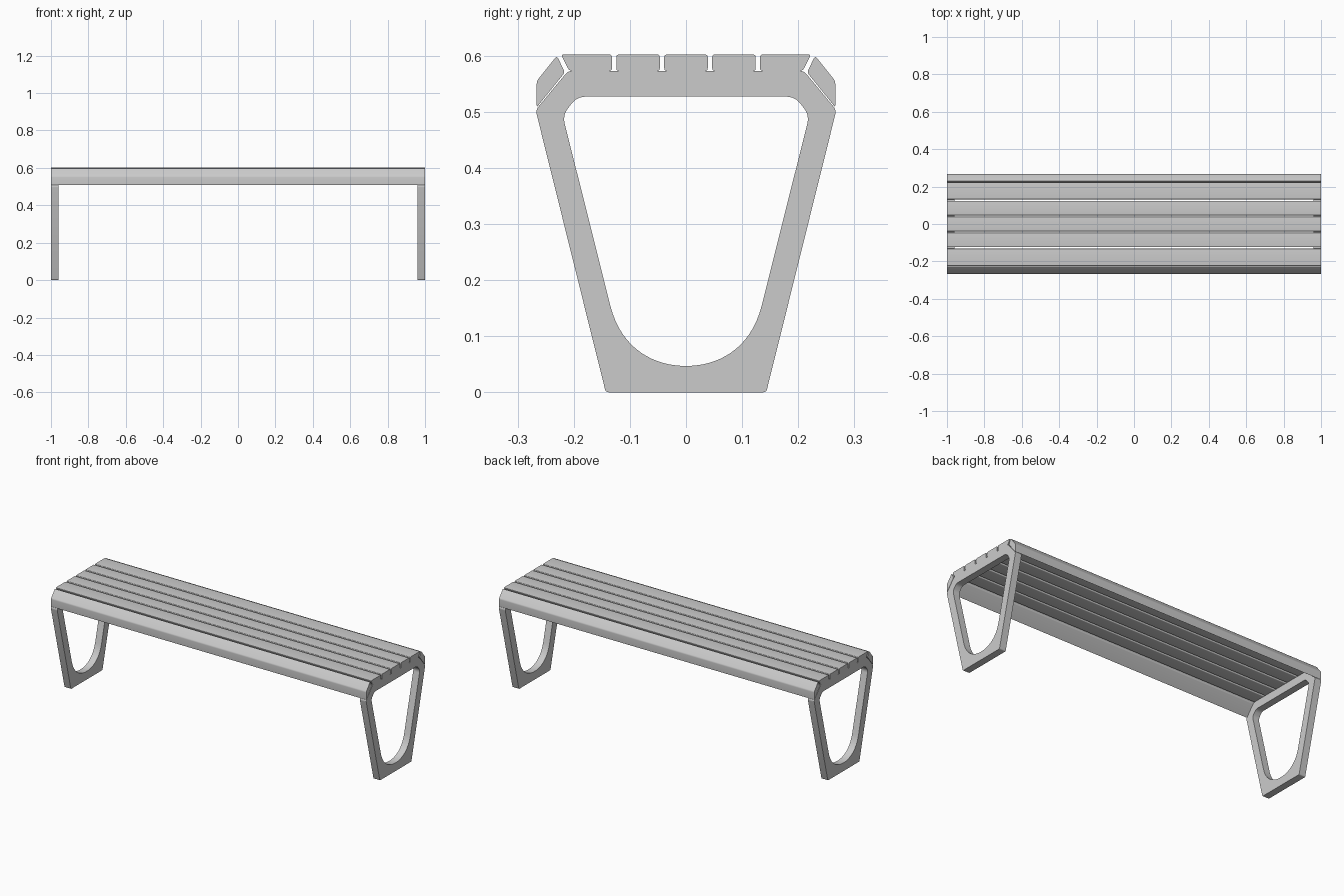
import bpy, bmesh, math
from mathutils import Vector

cube = bpy.data.objects.get("Cube")
if cube:
    bpy.data.objects.remove(cube, do_unlink=True)

grey = bpy.data.materials.new("light_grey")
grey.use_nodes = True
grey.diffuse_color = (0.6, 0.6, 0.6, 1)
grey.node_tree.nodes["Principled BSDF"].inputs["Base Color"].default_value = (0.6, 0.6, 0.6, 1)


def rounded(corners, steps=4):
    """Closed (y, z, cut) polygon with each corner replaced by a small curve."""
    out = []
    n = len(corners)
    for i, (y, z, cut) in enumerate(corners):
        p = Vector((y, z))
        if cut == 0:
            out.append(p)
            continue
        a = p + (Vector(corners[i - 1][:2]) - p).normalized() * cut
        b = p + (Vector(corners[(i + 1) % n][:2]) - p).normalized() * cut
        for k in range(steps + 1):
            t = k / steps
            out.append(a * (1 - t) ** 2 + p * 2 * t * (1 - t) + b * t ** 2)
    return out


def mirrored(half):
    """Complete a half outline (y > 0) with its mirror image."""
    return half + [(-p[0],) + tuple(p[1:]) for p in reversed(half)]


def prism(name, loops, x0, x1):
    """Extrude a (y, z) outline, with an optional hole, from x0 to x1."""
    bm = bmesh.new()
    edges = []
    for loop in loops:
        vs = [bm.verts.new((x0, p[0], p[1])) for p in loop]
        edges += [bm.edges.new((vs[i - 1], vs[i])) for i in range(len(vs))]
    if len(loops) == 1:
        bm.faces.new(vs)
    else:
        bmesh.ops.triangle_fill(bm, edges=edges, use_beauty=True)
    ext = bmesh.ops.extrude_face_region(bm, geom=bm.faces[:], use_keep_orig=True)
    moved = [g for g in ext["geom"] if isinstance(g, bmesh.types.BMVert)]
    bmesh.ops.translate(bm, verts=moved, vec=(x1 - x0, 0, 0))
    bmesh.ops.recalc_face_normals(bm, faces=bm.faces[:])
    me = bpy.data.meshes.new(name)
    bm.to_mesh(me)
    bm.free()
    me.materials.append(grey)
    me.shade_smooth()
    me.set_sharp_from_angle(angle=math.radians(32))
    ob = bpy.data.objects.new(name, me)
    bpy.context.collection.objects.link(ob)
    return ob


# End frames: tapered loop with chamfered shoulders and a scooped opening
outer = rounded(mirrored([(0.143, 0, 0.006), (0.268, 0.503, 0.008), (0.210, 0.573, 0.008)]))
p0, p1, p2, p3 = (Vector(p) for p in ((0.135, 0.155), (0.115, 0.075), (0.055, 0.047), (0, 0.047)))
scoop = []
for k in range(15, -1, -1):
    t = k / 16
    p = p0 * (1 - t) ** 3 + p1 * 3 * t * (1 - t) ** 2 + p2 * 3 * t * t * (1 - t) + p3 * t ** 3
    scoop.append((p.x, p.y, 0))
inner = rounded(mirrored(scoop + [(0.220, 0.494, 0.016), (0.194, 0.527, 0.016)]), 6)
prism("left_frame", [outer, inner], 0.96, 1.0)
prism("right_frame", [outer, inner], -1.0, -0.96)

# Flat seat slats
LOW, TOP, R = 0.573, 0.602, 0.005
for i, y in enumerate((-0.0855, 0, 0.0855)):
    w = 0.0388
    prism(f"seat_slat_{i + 1}", [rounded([(y - w, LOW, R), (y + w, LOW, R),
                                          (y + w, TOP, R), (y - w, TOP, R)])], -1, 1)

# Mitred outer slats and folded edge slats, front and back
for side, s in (("front", -1), ("back", 1)):
    prism(f"{side}_outer_slat", [rounded([(s * 0.132, LOW, R), (s * 0.208, LOW, R),
                                          (s * 0.223, TOP, R), (s * 0.132, TOP, R)])], -1, 1)
    prism(f"{side}_edge_slat", [rounded([(s * 0.266, 0.508, 0.003), (s * 0.266, 0.555, 0.005),
                                         (s * 0.230, 0.600, 0.006), (s * 0.216, 0.570, 0.004)])], -1, 1)
